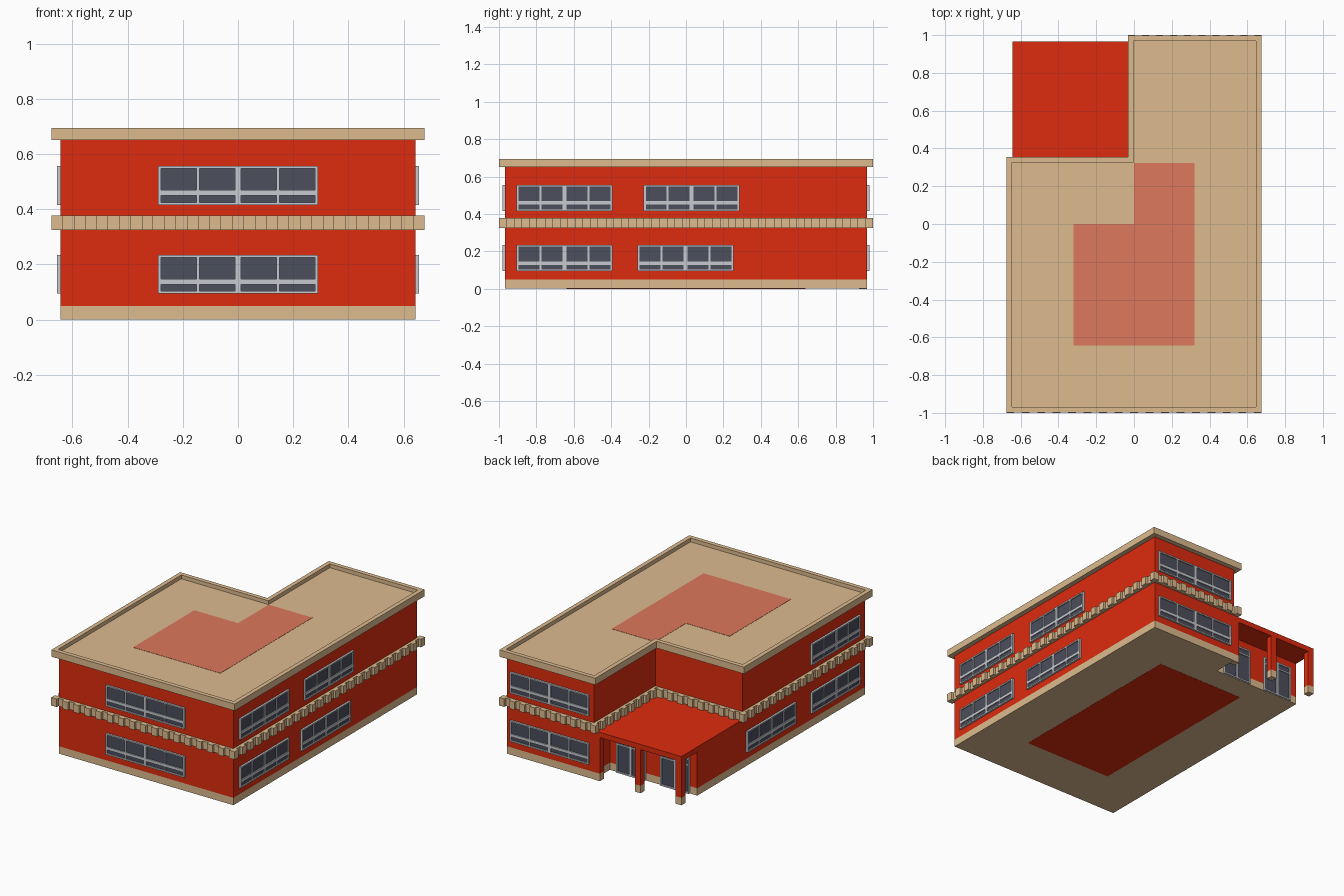
import bpy, bmesh
from math import radians
from mathutils import Vector

if "Cube" in bpy.data.objects:
    bpy.data.objects.remove(bpy.data.objects["Cube"])


def material(name, rgb):
    m = bpy.data.materials.new(name)
    lin = [(c / 255 / 12.92) if c < 11 else ((c / 255 + 0.055) / 1.055) ** 2.4 for c in rgb]
    m.diffuse_color = (*lin, 1)
    m.use_nodes = True
    m.node_tree.nodes["Principled BSDF"].inputs["Base Color"].default_value = m.diffuse_color
    return m


TAN = material("tan", (221, 187, 143))
RED = material("red", (222, 43, 14))
PATCH = material("faded_red", (222, 120, 92))
GLASS = material("glass", (76, 78, 92))
FRAME = material("frame", (200, 202, 208))


def finish(name, bm, mat):
    bmesh.ops.recalc_face_normals(bm, faces=bm.faces)
    me = bpy.data.meshes.new(name)
    bm.to_mesh(me)
    bm.free()
    me.materials.append(mat)
    ob = bpy.data.objects.new(name, me)
    bpy.context.collection.objects.link(ob)
    return ob


def add_box(bm, x0, x1, y0, y1, z0, z1):
    vs = bmesh.ops.create_cube(bm, size=1)["verts"]
    for v in vs:
        v.co = Vector(((x0 + x1) / 2 + v.co.x * (x1 - x0),
                       (y0 + y1) / 2 + v.co.y * (y1 - y0),
                       (z0 + z1) / 2 + v.co.z * (z1 - z0)))


def boxes(name, mat, *dims):
    bm = bmesh.new()
    for d in dims:
        add_box(bm, *d)
    return finish(name, bm, mat)


def ell(d=0.0, inner=0.323):
    """L-shaped plan, counter-clockwise, pushed outward by d."""
    a, b = 0.643 + d, 0.967 + d
    return [(-a, -b), (a, -b), (a, b), (-d, b), (-d, inner + d), (-a, inner + d)]


def prism(name, mat, outline, z0, z1, rim=None):
    bm = bmesh.new()
    face = bm.faces.new([bm.verts.new((x, y, z0)) for x, y in outline])
    ext = bmesh.ops.extrude_face_region(bm, geom=[face], use_keep_orig=True)["geom"]
    for v in ext:
        if isinstance(v, bmesh.types.BMVert):
            v.co.z = z1
    bmesh.ops.recalc_face_normals(bm, faces=bm.faces)
    if rim:
        # sunken top inside a raised rim
        top = [f for f in bm.faces if f.normal.z > 0.9]
        bmesh.ops.inset_individual(bm, faces=top, thickness=rim[0])
        bmesh.ops.inset_individual(bm, faces=top, thickness=0.0005, depth=-rim[1])
    return finish(name, bm, mat)


# Storeys: the ground floor fills the corner up to a recessed entrance
ENTRY = 0.80
prism("plinth", TAN, ell(inner=ENTRY), 0.001, 0.05)
prism("ground_floor_walls", RED, ell(inner=ENTRY), 0.05, 0.325)
prism("upper_floor_walls", RED, ell(), 0.325, 0.65)
prism("roof_parapet", TAN, ell(0.032), 0.65, 0.695, rim=(0.041, 0.025))

# Faded patches on the roof and the underside
prism("roof_patch", PATCH, [(x / 2, y / 2 - 0.161) for x, y in ell()], 0.665, 0.6715)
boxes("underside_patch", RED, (-0.322, 0.322, -0.64, 0.64, 0.0, 0.002))

# Cornice band with toothed blocks along every edge
prism("cornice_band", TAN, ell(0.016), 0.325, 0.378)
bm = bmesh.new()
outline = [Vector(p) for p in ell(0.033)]
for i, p in enumerate(outline):
    q = outline[(i + 1) % len(outline)]
    along = (q - p).normalized()
    inward = Vector((-along.y, along.x))
    n = 2 * round((q - p).length / 0.082) + 1
    step = (q - p).length / n
    for k in range(0, n, 2):
        a = p + along * step * k
        b = a + along * step + inward * 0.025
        add_box(bm, min(a.x, b.x), max(a.x, b.x), min(a.y, b.y), max(a.y, b.y), 0.325, 0.378)
finish("cornice_blocks", bm, TAN)

# Porch roof and posts
boxes("porch_roof", RED, (-0.643, 0.0, ENTRY, 0.967, 0.29, 0.325))
S = 0.042
posts = (-0.643, -0.3215 - S / 2, -S)
boxes("porch_posts", RED, *[(x, x + S, 0.967 - S, 0.967, 0.05, 0.29) for x in posts])
boxes("porch_post_bases", TAN, *[(x, x + S, 0.967 - S, 0.967, 0.0, 0.05) for x in posts])


def place(ob, x, y, z, turn):
    ob.location = (x, y, z)
    ob.rotation_euler.z = radians(turn)


# Four-light window with a low rail; local front is -y
def window(name, x, y, z, turn, w):
    h, d, e, m = 0.14, 0.013, 0.009, 0.005
    bars = [(-w / 2, w / 2, -d, 0, 0, e), (-w / 2, w / 2, -d, 0, h - e, h),
            (-w / 2, w / 2, -d, 0, 0.034, 0.053), (-0.010, 0.010, -d, 0, 0, h)]
    for s in (-1, 1):
        c = s * w / 2
        bars.append((min(c, c - s * 0.011), max(c, c - s * 0.011), -d, 0, 0, h))
        bars.append((s * w / 4 - m, s * w / 4 + m, -d, 0, 0, h))
    place(boxes(name + "_frame", FRAME, *bars), x, y, z, turn)
    place(boxes(name + "_glass", GLASS, (-w / 2 + 0.004, w / 2 - 0.004, -0.006, 0, 0.004, h - 0.004)),
          x, y, z, turn)


LOW, HIGH = 0.094, 0.416
for level, z in (("lower", LOW), ("upper", HIGH)):
    window(level + "_front_window", 0, -0.967, z, 0, 0.58)
    window(level + "_back_window", 0.3235, 0.967, z, 180, 0.58)
    window(level + "_right_front_window", 0.643, -0.65, z, 90, 0.512)
    window(level + "_left_front_window", -0.643, -0.65, z, -90, 0.512)
window("lower_right_rear_window", 0.643, -0.003, LOW, 90, 0.512)
window("upper_right_rear_window", 0.643, 0.03, HIGH, 90, 0.512)
window("lower_left_rear_window", -0.643, 0.03, LOW, -90, 0.512)

# Pair of glazed double doors in the recess
for side, x in (("left", -0.484), ("right", -0.159)):
    w, h, d = 0.105, 0.235, 0.013
    bars = [(-w, w, -d, 0, h - 0.01, h), (-w, w, -d, 0, 0.0, 0.01), (-w, w, -d, 0, 0.185, 0.195),
            (-0.008, 0.008, -d, 0, 0, h), (-w, -w + 0.01, -d, 0, 0, h), (w - 0.01, w, -d, 0, 0, h)]
    place(boxes(side + "_door_frame", FRAME, *bars), x, ENTRY, 0.002, 180)
    place(boxes(side + "_door_glass", GLASS, (-w + 0.004, w - 0.004, -0.006, 0, 0.003, h - 0.004)),
          x, ENTRY, 0.002, 180)
